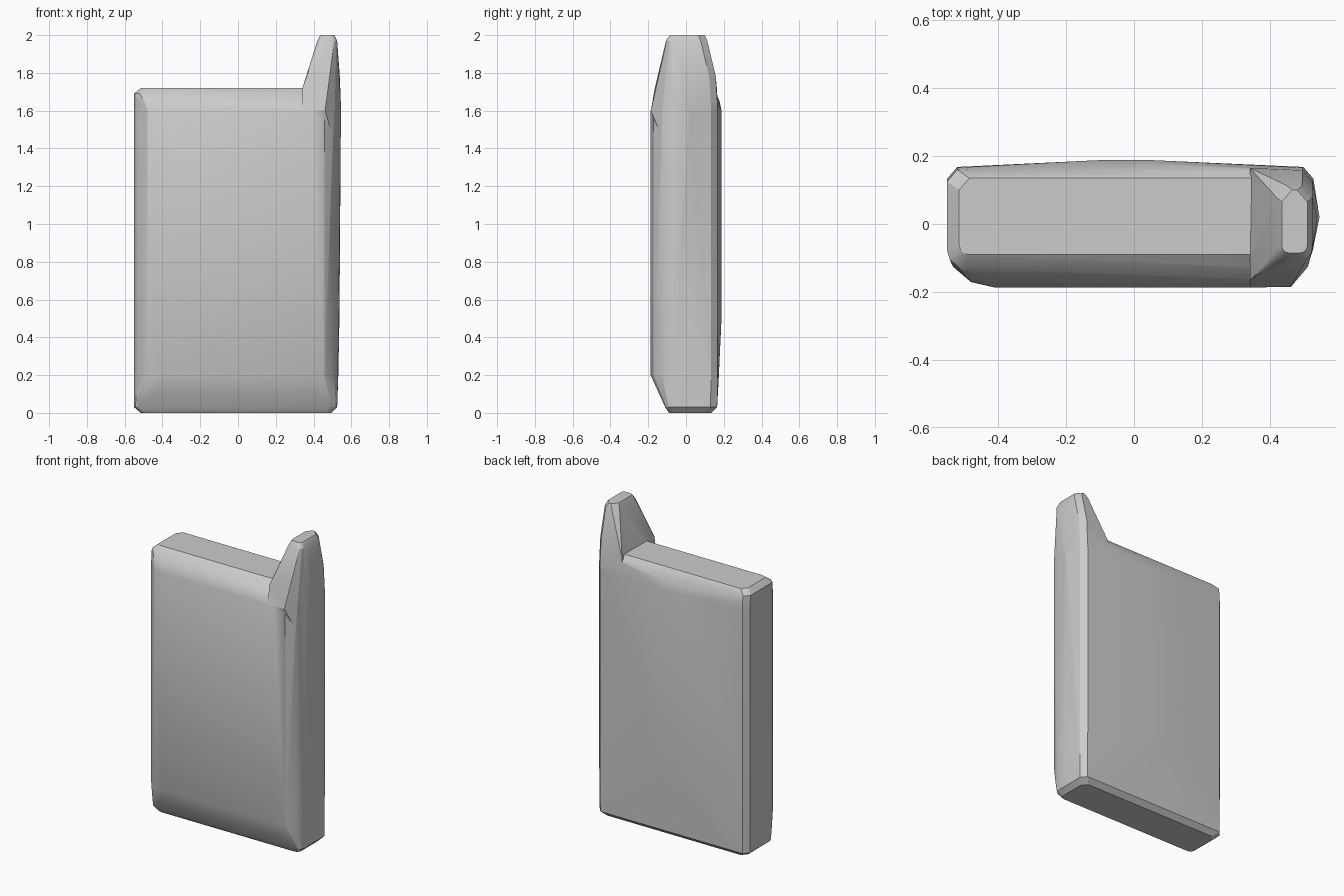
import bpy, bmesh, math

if "Cube" in bpy.data.objects:
    bpy.data.objects.remove(bpy.data.objects["Cube"])


def section(z, x0, x1, front, back, rx, ry, bulge_back=0.0, bulge_right=0.0):
    """Horizontal outline: rounded front corners, chamfered back corners, bulges."""
    pts = []
    for i in range(4):
        a = math.radians(30 * i)
        dx, dy = rx * (1 - math.cos(a)), ry * (1 - math.sin(a))
        pts += [(x0 + dx, front + dy, z), (x1 - dx, front + dy, z)]
    for x, s in ((x0, 1), (x1, -1)):
        pts += [(x, back - 0.035, z), (x + s * 0.03, back, z)]
    if bulge_back:
        pts += [(-0.10, back + bulge_back, z), (0.05, back + bulge_back, z)]
    if bulge_right:
        pts += [(x1 + bulge_right, 0.02, z)]
    return pts


def hull(name, sections):
    bm = bmesh.new()
    for sec in sections:
        for p in sec:
            bm.verts.new(p)
    bmesh.ops.remove_doubles(bm, verts=bm.verts[:], dist=0.0005)
    res = bmesh.ops.convex_hull(bm, input=bm.verts[:])
    junk = {v for v in res["geom_interior"] + res["geom_unused"]
            if isinstance(v, bmesh.types.BMVert) and v.is_valid}
    bmesh.ops.delete(bm, geom=list(junk), context="VERTS")
    bmesh.ops.recalc_face_normals(bm, faces=bm.faces[:])
    me = bpy.data.meshes.new(name)
    bm.to_mesh(me)
    bm.free()
    ob = bpy.data.objects.new(name, me)
    bpy.context.collection.objects.link(ob)
    return ob


# Main case: slab with rounded front and gently domed back
case = hull("case", [
    section(0.00, -0.515, 0.495, -0.09, 0.135, 0.03, 0.03),
    section(0.03, -0.55, 0.525, -0.11, 0.165, 0.05, 0.04),
    section(0.10, -0.55, 0.527, -0.142, 0.166, 0.09, 0.07),
    section(0.20, -0.55, 0.527, -0.187, 0.167, 0.14, 0.12, 0.007, 0.004),
    section(0.50, -0.55, 0.527, -0.187, 0.168, 0.14, 0.12, 0.020, 0.010),
    section(1.60, -0.55, 0.527, -0.187, 0.168, 0.14, 0.12, 0.020, 0.018),
    section(1.65, -0.55, 0.527, -0.165, 0.166, 0.11, 0.09, 0.012, 0.012),
    section(1.69, -0.55, 0.52, -0.130, 0.16, 0.06, 0.05),
    section(1.72, -0.515, 0.50, -0.09, 0.135, 0.03, 0.03),
])

# Stub aerial: tapered block rising from the right corner
aerial = hull("aerial", [
    section(1.50, 0.36, 0.51, -0.15, 0.15, 0.04, 0.04),
    [(0.341, -0.186, 1.60), (0.341, 0.166, 1.60), (0.341, -0.165, 1.72),
     (0.341, 0.165, 1.70)],
    [p for p in section(1.60, 0.341, 0.528, -0.186, 0.168, 0.12, 0.12, 0, 0.018)
     if p[0] > 0.40],
    [p for p in section(1.78, 0.38, 0.526, -0.148, 0.158, 0.09, 0.09, 0, 0.013)
     if p[0] > 0.43],
    section(1.97, 0.42, 0.525, -0.106, 0.113, 0.03, 0.035),
    section(2.00, 0.435, 0.51, -0.085, 0.10, 0.02, 0.02),
])

# Fuse the aerial into the case
mod = case.modifiers.new("fuse", "BOOLEAN")
mod.operation = "UNION"
mod.solver = "EXACT"
mod.object = aerial
bpy.context.view_layer.objects.active = case
case.select_set(True)
bpy.ops.object.modifier_apply(modifier=mod.name)
bpy.data.objects.remove(aerial, do_unlink=True)
bpy.ops.object.shade_smooth_by_angle(angle=math.radians(25))
